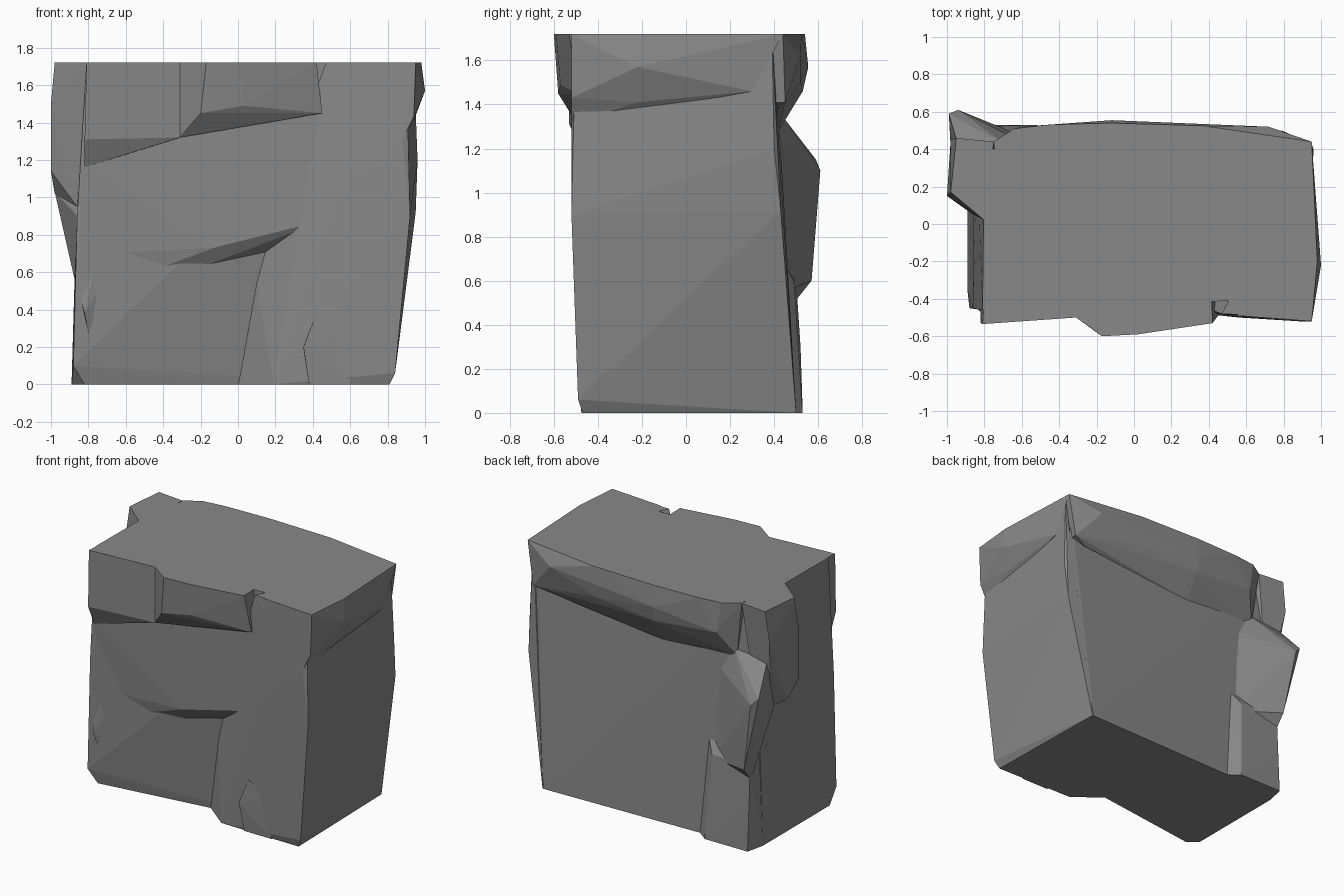
import bpy
import bmesh

TOP = 1.72

# Remove the default cube only
default_cube = bpy.data.objects.get("Cube")
if default_cube:
    bpy.data.objects.remove(default_cube, do_unlink=True)

# Single stone colour
stone = bpy.data.materials.new("grey stone")
stone.use_nodes = True
grey = (.25, .25, .25, 1)
stone.diffuse_color = grey
stone_shader = stone.node_tree.nodes["Principled BSDF"]
stone_shader.inputs["Base Color"].default_value = grey
stone_shader.inputs["Roughness"].default_value = .9


def chiselled_block(name, corners, rooted=False):
    """Make a flat-faced convex stone; rooted blocks reach into the core."""
    mesh_builder = bmesh.new()
    for x, y, z in corners:
        mesh_builder.verts.new((x, y, z))
        if rooted:
            mesh_builder.verts.new((x * .95, 0, z))
    hull = bmesh.ops.convex_hull(mesh_builder, input=mesh_builder.verts)
    unused = {item for key in ("geom_interior", "geom_unused")
              for item in hull[key] if isinstance(item, bmesh.types.BMVert)}
    bmesh.ops.delete(mesh_builder, geom=list(unused), context="VERTS")
    bmesh.ops.dissolve_limit(mesh_builder, angle_limit=.02,
                             verts=mesh_builder.verts, edges=mesh_builder.edges)
    bmesh.ops.recalc_face_normals(mesh_builder, faces=mesh_builder.faces)
    mesh = bpy.data.meshes.new(name)
    mesh_builder.to_mesh(mesh)
    mesh_builder.free()
    mesh.materials.append(stone)
    block = bpy.data.objects.new(name, mesh)
    bpy.context.collection.objects.link(block)
    return block


# Recessed body that everything else stands out from
chiselled_block("rock_core", [
    (-.82, -.42, 0), (-.89, -.36, 0), (-.89, .4, 0), (-.8, .46, 0),
    (-.39, .43, 0), (.78, .5, 0), (.8, -.2, 0), (0, -.31, 0),
    (-.88, -.45, .1), (-.86, -.45, .9), (-.86, .4, .9), (.93, .43, .9),
    (.08, -.34, .66), (-.82, -.46, 1.2), (-.84, .4, 1.3), (.9, .41, 1.3),
    (-.81, -.46, TOP), (-.8, .4, TOP), (.9, .39, TOP), (.8, -.4, TOP),
])

# Full-height mass on the left side
chiselled_block("left_column", [
    (.19, -.46, 0), (.81, -.47, 0), (.79, .5, 0), (0, -.31, 0),
    (.84, -.49, .06), (.08, -.34, .66), (.47, -.46, .88),
    (.92, -.52, .9), (.95, .43, .92), (.88, -.52, 1.3), (.96, .4, 1.2),
    (.56, -.5, 1.05), (.47, -.48, TOP), (.9, -.5, TOP), (.94, .39, TOP),
])

# Overhanging cap along the left side
chiselled_block("left_cap", [
    (.95, -.52, TOP), (.94, -.52, 1.43), (.88, -.52, 1.31),
    (.98, -.2, TOP), (1, -.22, 1.57), (.94, -.22, 1.41),
    (.95, .44, TOP), (.95, .3, 1.46), (.55, -.49, TOP), (.6, -.5, 1.4),
])

# Middle step of the front, with its sloping underside
chiselled_block("front_middle_ledge", [
    (-.83, -.45, .95), (-.75, -.44, .7), (-.45, -.43, .61),
    (-.13, -.46, .73), (.47, -.47, .88), (-.45, -.38, .53),
    (.08, -.34, .66), (-.82, -.46, 1.2), (-.15, -.47, 1.4), (.47, -.48, 1.5),
], rooted=True)

# Upper front overhang, two pieces meeting at a step
chiselled_block("front_upper_slab", [
    (-.81, -.535, TOP), (-.82, -.53, 1.31), (-.31, -.5, TOP),
    (-.31, -.5, 1.32), (-.82, -.46, 1.16), (-.62, -.46, 1.23),
], rooted=True)
chiselled_block("front_upper_bulge", [
    (-.31, -.5, TOP), (-.31, -.5, 1.32), (-.17, -.6, TOP),
    (-.2, -.58, 1.45), (.02, -.59, TOP), (.03, -.57, 1.49),
    (.42, -.53, TOP), (.45, -.49, 1.45), (-.15, -.46, 1.36),
], rooted=True)

# Worn knob at the lower front corner
chiselled_block("front_corner_knob", [
    (-.75, -.44, .7), (-.67, -.42, .63), (-.67, -.4, .28),
    (-.82, -.47, .38), (-.76, -.41, .07), (-.85, -.44, .5),
], rooted=True)

# Small chip at the foot of the front
chiselled_block("front_foot_chip", [
    (.38, -.475, 0), (.35, -.49, .2), (.42, -.485, .38),
    (.6, -.475, 0), (.6, -.48, .3),
], rooted=True)

# Overhang across the back, in a shallow and a deep piece
chiselled_block("back_upper_slab", [
    (.95, .44, TOP), (.9, .45, 1.41), (.72, .52, 1.62),
    (.37, .525, TOP), (.35, .52, 1.5), (-.12, .54, TOP),
    (-.12, .555, 1.57), (-.12, .53, 1.46), (-.12, .42, 1.28),
    (.8, .42, 1.38),
], rooted=True)
chiselled_block("back_upper_end", [
    (-.12, .54, TOP), (-.12, .555, 1.57), (-.12, .53, 1.46),
    (-.12, .42, 1.28), (-.47, .53, TOP), (-.64, .51, TOP),
    (-.6, .52, 1.5), (-.7, .42, 1.32), (-.75, .44, TOP),
], rooted=True)

# Jutting chunk high on the right side
chiselled_block("right_shoulder", [
    (-.98, .17, TOP), (-.95, .46, TOP), (-.75, .44, TOP),
    (-.8, .02, TOP), (-1, .15, 1.5), (-.98, .45, 1.5),
    (-1, .15, 1.14), (-.96, .42, 1.3), (-.98, .25, 1.02),
    (-.86, .05, .95), (-.85, .4, .95), (-.7, .2, 1.3),
])

# Swollen back corner below the shoulder
chiselled_block("back_corner_lump", [
    (-.94, .42, 1.35), (-.68, .42, 1.37), (-.99, .59, 1.15),
    (-.94, .61, 1.1), (-.98, .4, 1.03), (-.87, .57, .92),
    (-.86, .57, .6), (-.86, .49, .5), (-.58, .43, 1.2),
    (-.52, .44, .55), (-.86, .3, .9),
])

# Buttress at the foot of the back corner
chiselled_block("back_corner_foot", [
    (-.86, .53, 0), (-.52, .53, 0), (-.39, .43, 0), (-.89, .4, 0),
    (-.85, .52, .3), (-.55, .49, .6), (-.48, .43, .7),
    (-.86, .5, .6), (-.87, .3, .7),
])
